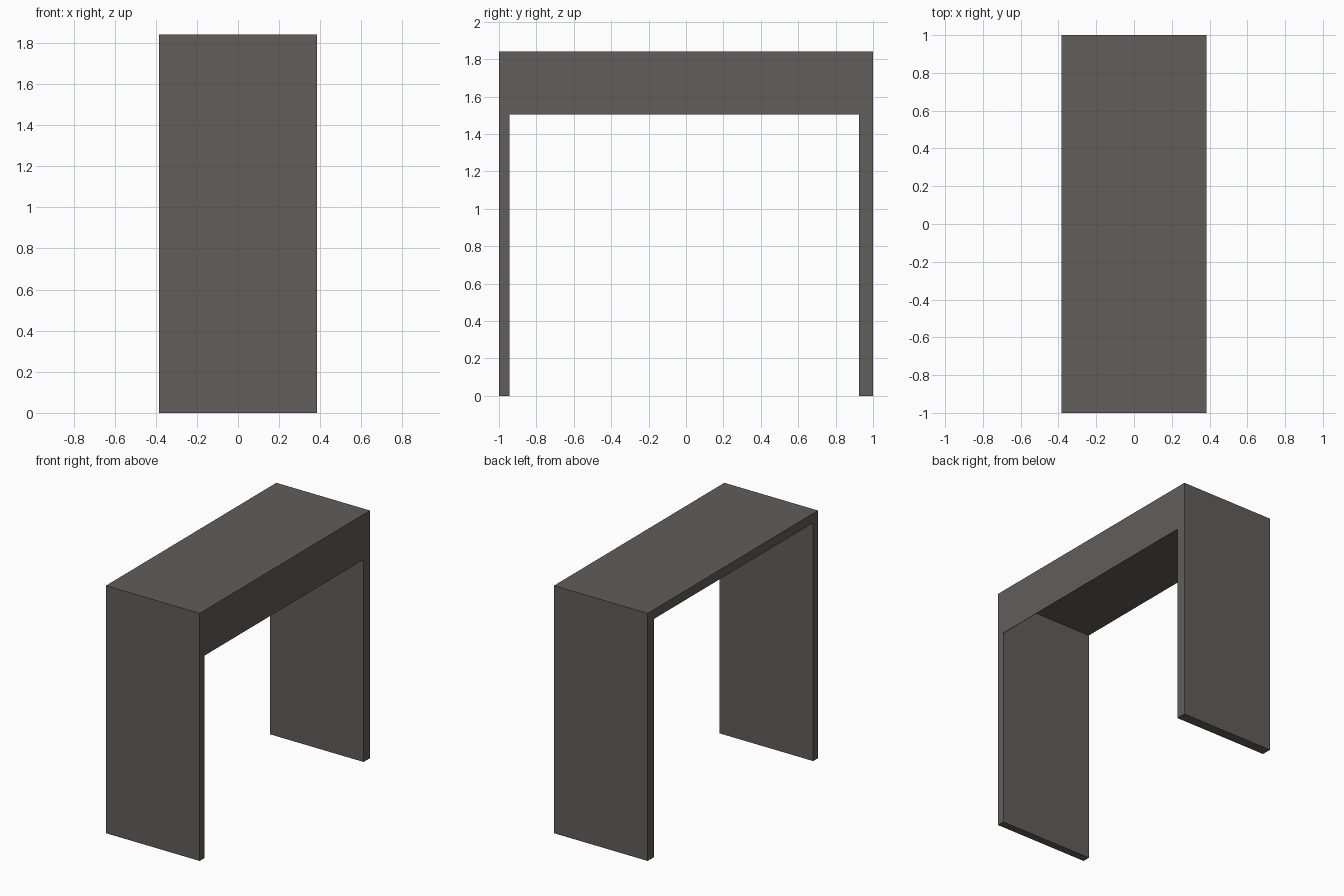
import bpy

cube = bpy.data.objects.get("Cube")
if cube:
    bpy.data.objects.remove(cube, do_unlink=True)

HALF_W, HALF_L, HEIGHT = 0.385, 1.0, 1.84
TOP_UNDER = 1.77      # underside of the table top
APRON_BOTTOM = 1.504
FRONT_INNER, BACK_INNER = -0.943, 0.925
SKIN = 0.003          # thin apron panel

# Single dark warm grey finish
COLOR = (0.122, 0.109, 0.105, 1.0)
mat = bpy.data.materials.new("dark_warm_grey")
mat.use_nodes = True
mat.diffuse_color = COLOR
bsdf = next(n for n in mat.node_tree.nodes if n.type == 'BSDF_PRINCIPLED')
bsdf.inputs["Base Color"].default_value = COLOR
bsdf.inputs["Roughness"].default_value = 0.8


def box(name, low, high):
    """Box spanning two opposite corners."""
    center = [(a + b) / 2 for a, b in zip(low, high)]
    bpy.ops.mesh.primitive_cube_add(size=1, location=center)
    obj = bpy.context.object
    obj.name = obj.data.name = name
    obj.scale = [b - a for a, b in zip(low, high)]
    bpy.ops.object.transform_apply(location=False, rotation=False, scale=True)
    obj.data.materials.append(mat)
    return obj


# Table top spanning the full length
box("table_top", (-HALF_W, -HALF_L, TOP_UNDER), (HALF_W, HALF_L, HEIGHT))

# Slab legs at both ends
box("front_leg", (-HALF_W, -HALF_L, 0), (HALF_W, FRONT_INNER, TOP_UNDER))
box("back_leg", (-HALF_W, BACK_INNER, 0), (HALF_W, HALF_L, TOP_UNDER))

# Thin apron panel along one long side, flush with the legs
box("apron_panel", (HALF_W - SKIN, FRONT_INNER, APRON_BOTTOM),
    (HALF_W, BACK_INNER, TOP_UNDER))
